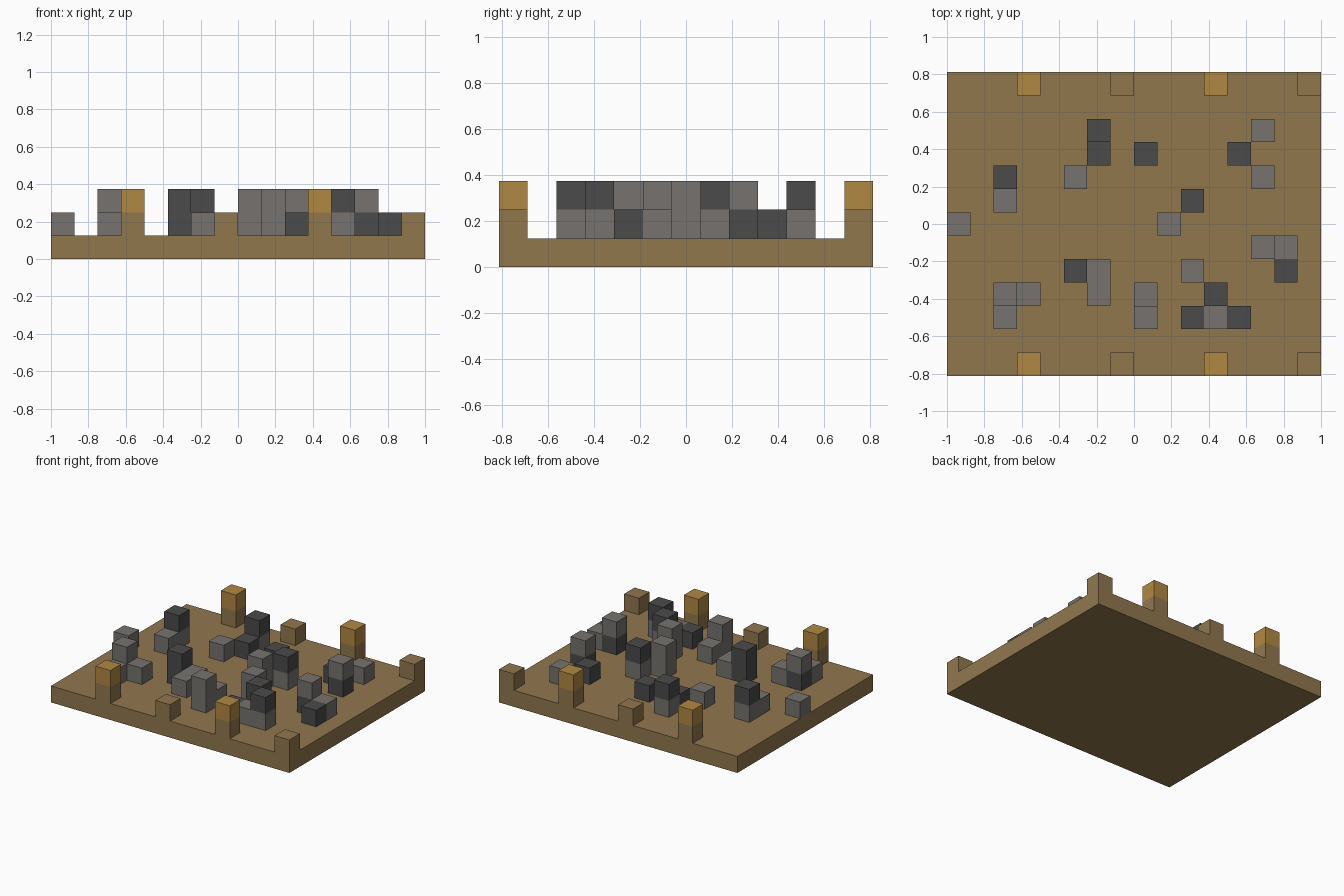
import bpy, bmesh
from mathutils import Vector

default = bpy.data.objects.get("Cube")
if default:
    bpy.data.objects.remove(default, do_unlink=True)

CELL = 0.125

# Floor plan, back row first; each letter is a stack of blocks
PLAN = [
    "...C...p...C...p",
    "................",
    "......T......g..",
    "......d.d...d...",
    "..T..g.......U..",
    "..g.......T.....",
    "g........G......",
    ".............Ug.",
    ".....Dg...G...d.",
    "..Ug..g.g..T....",
    "..g.....G.dgT...",
    "................",
    "...C...p...C...p",
]
STACKS = {
    "p": ["post"], "C": ["post", "cap"],
    "g": ["light"], "G": ["light", "light"],
    "d": ["dark"], "D": ["dark", "dark"],
    "T": ["light", "dark"], "U": ["dark", "light"],
}


def material(name, rgb):
    mat = bpy.data.materials.new(name)
    mat.use_nodes = True
    color = (*rgb, 1.0)
    mat.diffuse_color = color
    mat.node_tree.nodes["Principled BSDF"].inputs["Base Color"].default_value = color
    return mat


earth = material("earth brown", (0.283, 0.184, 0.076))
amber = material("amber", (0.434, 0.246, 0.054))
light_stone = material("light stone", (0.181, 0.171, 0.156))
dark_stone = material("dark stone", (0.069, 0.069, 0.069))

# Occupied cells, with the kind of block in each
rows, cols = len(PLAN), len(PLAN[0])
blocks = {}
for r, line in enumerate(PLAN):
    for i, letter in enumerate(line):
        for level, kind in enumerate(STACKS.get(letter, []), start=1):
            blocks[(i, rows - 1 - r, level)] = kind


def finish(name, bm, mat):
    mesh = bpy.data.meshes.new(name)
    bm.to_mesh(mesh)
    bm.free()
    mesh.materials.append(mat)
    obj = bpy.data.objects.new(name, mesh)
    bpy.context.collection.objects.link(obj)
    return obj


def add_box(bm, low, size):
    """Add a box from its lowest corner, in cells; return its faces."""
    verts = bmesh.ops.create_cube(bm, size=1)["verts"]
    for v in verts:
        corner = [low[k] + (v.co[k] + 0.5) * size[k] for k in range(3)]
        v.co = Vector((corner[0] - cols / 2, corner[1] - rows / 2, corner[2])) * CELL
    return {f for v in verts for f in v.link_faces}


def build_blocks(name, kind, mat):
    """Join all blocks of one kind, leaving out faces hidden by neighbours."""
    bm = bmesh.new()
    for cell, block_kind in blocks.items():
        if block_kind != kind:
            continue
        faces = add_box(bm, cell, (1, 1, 1))
        bm.normal_update()
        hidden = []
        for f in faces:
            beside = tuple(c + round(n) for c, n in zip(cell, f.normal))
            if beside in blocks or beside[2] == 0:
                hidden.append(f)
        bmesh.ops.delete(bm, geom=hidden, context="FACES")
    bmesh.ops.remove_doubles(bm, verts=bm.verts, dist=0.001)
    return finish(name, bm, mat)


# Ground slab
slab = bmesh.new()
add_box(slab, (0, 0, 0), (cols, rows, 1))
finish("ground_slab", slab, earth)

# Edge posts with their caps, and the scattered stone blocks
build_blocks("edge_posts", "post", earth)
build_blocks("post_caps", "cap", amber)
build_blocks("light_stone_blocks", "light", light_stone)
build_blocks("dark_stone_blocks", "dark", dark_stone)
